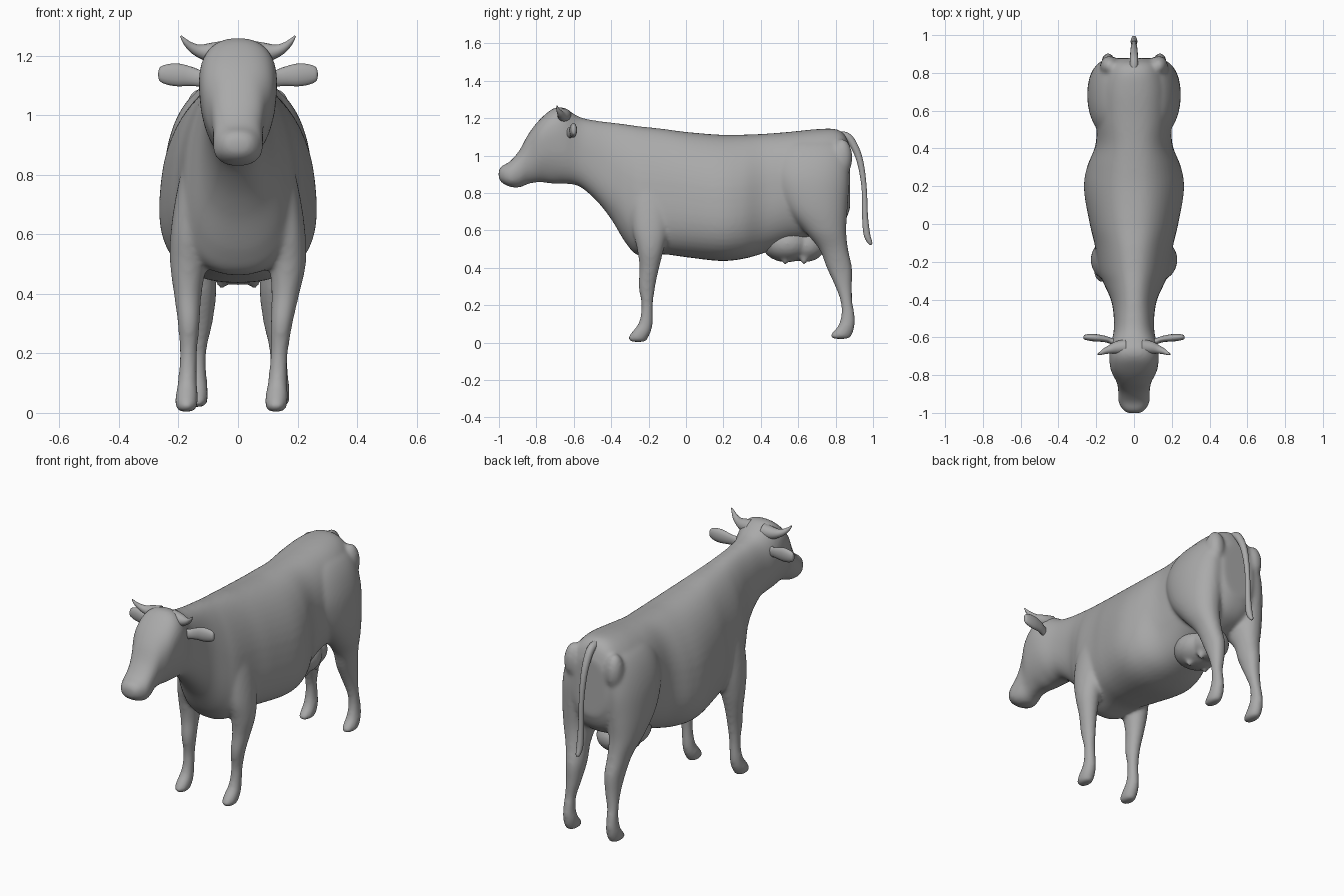
import bpy, bmesh
from math import sin, cos, pi, copysign
from mathutils import Vector

old = bpy.data.objects.get("Cube")
if old:
    bpy.data.objects.remove(old, do_unlink=True)

hide = bpy.data.materials.new("grey_hide")
hide.use_nodes = True
hide.diffuse_color = (0.4, 0.4, 0.4, 1)
hide.node_tree.nodes["Principled BSDF"].inputs["Base Color"].default_value = (0.4, 0.4, 0.4, 1)


def spline(rows, steps=6):
    """Catmull-Rom interpolation through rows of equal length."""
    out = []
    for i in range(len(rows) - 1):
        a, b = rows[max(i - 1, 0)], rows[i]
        c, d = rows[i + 1], rows[min(i + 2, len(rows) - 1)]
        for k in range(steps):
            t = k / steps
            out.append([q + t / 2 * (r - p + t * (2 * p - 5 * q + 4 * r - s + t * (3 * (q - r) + s - p)))
                        for p, q, r, s in zip(a, b, c, d)])
    return out + [list(rows[-1])]


def skin(bm, rings):
    """Bridge closed rings of points and cap both ends."""
    loops = [[bm.verts.new(p) for p in ring] for ring in rings]
    n = len(loops[0])
    for a, b in zip(loops, loops[1:]):
        for i in range(n):
            j = (i + 1) % n
            bm.faces.new((a[i], a[j], b[j], b[i]))
    bm.faces.new(loops[0][::-1])
    bm.faces.new(loops[-1])


def loft(bm, rows, place, n=48, power=0.85):
    """Rows: station, low, high, centre x, half width, narrowing toward high."""
    rings = []
    for t, low, high, mid, half, taper in spline(rows):
        ring = []
        for i in range(n):
            c, s = cos(2 * pi * i / n), sin(2 * pi * i / n)
            u = mid + half * copysign(abs(c) ** power, c) * (1 - taper * s)
            v = (low + high) / 2 + (high - low) / 2 * copysign(abs(s) ** power, s)
            ring.append(place(t, u, v))
        rings.append(ring)
    skin(bm, rings)


def tube(bm, rows, flat=Vector((1, 1, 1)), n=14):
    """Rows: x, y, z, radius along a bent path."""
    pts = spline(rows)
    rings = []
    for i, row in enumerate(pts):
        way = Vector(pts[min(i + 1, len(pts) - 1)][:3]) - Vector(pts[max(i - 1, 0)][:3])
        turn = way.to_track_quat('Z', 'Y')
        rings.append([Vector(row[:3]) + flat * (turn @ Vector((cos(2 * pi * k / n), sin(2 * pi * k / n), 0)) * row[3])
                      for k in range(n)])
    skin(bm, rings)


def ball(bm, centre, radii):
    made = bmesh.ops.create_uvsphere(bm, u_segments=28, v_segments=18, radius=1)["verts"]
    for v in made:
        v.co = Vector(centre) + v.co * Vector(radii)


def finish(name, bm, voxel=0, passes=0):
    bmesh.ops.recalc_face_normals(bm, faces=bm.faces)
    for f in bm.faces:
        f.smooth = True
    mesh = bpy.data.meshes.new(name)
    bm.to_mesh(mesh)
    bm.free()
    mesh.materials.append(hide)
    ob = bpy.data.objects.new(name, mesh)
    bpy.context.collection.objects.link(ob)
    if voxel:
        mod = ob.modifiers.new("blend", 'REMESH')
        mod.mode, mod.voxel_size, mod.use_smooth_shade = 'VOXEL', voxel, True
        mod = ob.modifiers.new("soften", 'SMOOTH')
        mod.factor, mod.iterations = 0.5, passes


def along(t, u, v):
    return (u, t, v)


def upright(t, u, v):
    return (u, v, t)


# Head, neck and trunk as one run of cross-sections from muzzle to rump
trunk = [
    (-1.002, .88, .92, 0, .03, 0), (-.985, .855, .945, 0, .058, 0),
    (-.94, .833, .97, 0, .083, .05), (-.89, .83, 1.03, 0, .084, 0),
    (-.84, .85, 1.12, 0, .09, -.15), (-.78, .858, 1.195, 0, .117, -.25),
    (-.71, .85, 1.252, 0, .128, -.22), (-.65, .85, 1.255, 0, .126, -.12),
    (-.57, .835, 1.207, 0, .108, 0), (-.48, .76, 1.187, 0, .108, .05),
    (-.4, .66, 1.177, 0, .122, .12), (-.32, .53, 1.167, 0, .155, .2),
    (-.25, .465, 1.157, 0, .183, .22), (-.12, .472, 1.143, 0, .202, .2),
    (0, .457, 1.127, 0, .23, .18), (.18, .437, 1.112, 0, .259, .2),
    (.3, .447, 1.112, 0, .245, .18), (.42, .48, 1.117, 0, .203, .08),
    (.55, .53, 1.127, 0, .2, 0), (.7, .56, 1.142, 0, .2, 0),
    (.8, .6, 1.142, 0, .18, .05), (.85, .65, 1.11, 0, .15, 0),
    (.878, .72, 1.04, 0, .1, 0),
]
body = bmesh.new()
loft(body, trunk, along)

# Legs: station height, front y, back y, half width, outward offset
fore = [
    (.004, -.295, -.215, .026, 0), (.025, -.31, -.203, .037, 0),
    (.06, -.287, -.186, .038, 0), (.11, -.252, -.177, .032, 0),
    (.2, -.238, -.177, .03, 0), (.3, -.254, -.164, .037, .003),
    (.4, -.249, -.143, .047, .01), (.5, -.262, -.118, .061, .012),
    (.62, -.288, -.092, .064, .006), (.78, -.29, -.085, .055, -.012),
    (.98, -.26, -.12, .04, -.05),
]
hind = [
    (.02, .785, .87, .026, 0), (.04, .771, .887, .035, 0),
    (.09, .813, .902, .035, 0), (.15, .83, .902, .03, 0),
    (.22, .826, .89, .03, -.003), (.3, .798, .888, .039, -.012),
    (.4, .752, .888, .05, -.014), (.5, .712, .867, .06, -.003),
    (.6, .63, .857, .082, .008), (.72, .53, .864, .104, .005),
    (.86, .475, .872, .106, 0), (.97, .48, .865, .088, -.01),
    (1.05, .52, .84, .058, -.026), (1.1, .6, .78, .025, -.055),
]
for side in (-1, 1):
    shift = .174 if side < 0 else .127
    loft(body, [(z, a, b, side * (shift * max(0, 1 - z / .5) + .155 * min(1, z / .5) + out), w, 0)
                for z, a, b, w, out in fore], upright, power=1)
    loft(body, [(z, a, b, side * (.137 + out), w, 0) for z, a, b, w, out in hind], upright, power=.95)
    # Pin bones beside the tail
    ball(body, (side * .13, .835, .99), (.05, .055, .1))
# Brisket between the front legs
ball(body, (0, -.22, .55), (.07, .09, .09))
finish("body", body, .0095, 14)

# Udder with four teats
udder = bmesh.new()
ball(udder, (0, .54, .53), (.13, .135, .1))
ball(udder, (0, .64, .52), (.1, .105, .088))
for side in (-1, 1):
    for y in (.53, .63):
        tube(udder, [(side * .055, y, .49, .03), (side * .055, y, .45, .022), (side * .055, y + .005, .42, .012)])
finish("udder", udder, .01, 6)

# Tail
tail = bmesh.new()
tube(tail, [(0, .79, 1.11, .02), (0, .86, 1.102, .022), (0, .905, 1.04, .02), (0, .935, .95, .017),
            (0, .953, .82, .014), (0, .957, .68, .016), (0, .967, .58, .018), (0, .985, .535, .012),
            (0, .994, .525, .004)])
finish("tail", tail)

# Ears and horns
for side, word in ((-1, "right"), (1, "left")):
    ear = bmesh.new()
    tube(ear, [(side * .08, -.635, 1.12, .035), (side * .125, -.618, 1.123, .028), (side * .16, -.608, 1.13, .033),
               (side * .2, -.603, 1.135, .039), (side * .238, -.6, 1.137, .035), (side * .262, -.6, 1.137, .024),
               (side * .268, -.6, 1.137, .006)],
         Vector((1, .5, 1)))
    finish(word + "_ear", ear)
    horn = bmesh.new()
    tube(horn, [(side * .04, -.65, 1.212, .04), (side * .09, -.655, 1.21, .034), (side * .13, -.665, 1.216, .022),
                (side * .158, -.675, 1.23, .015), (side * .178, -.685, 1.248, .009), (side * .192, -.69, 1.266, .003)])
    finish(word + "_horn", horn)
